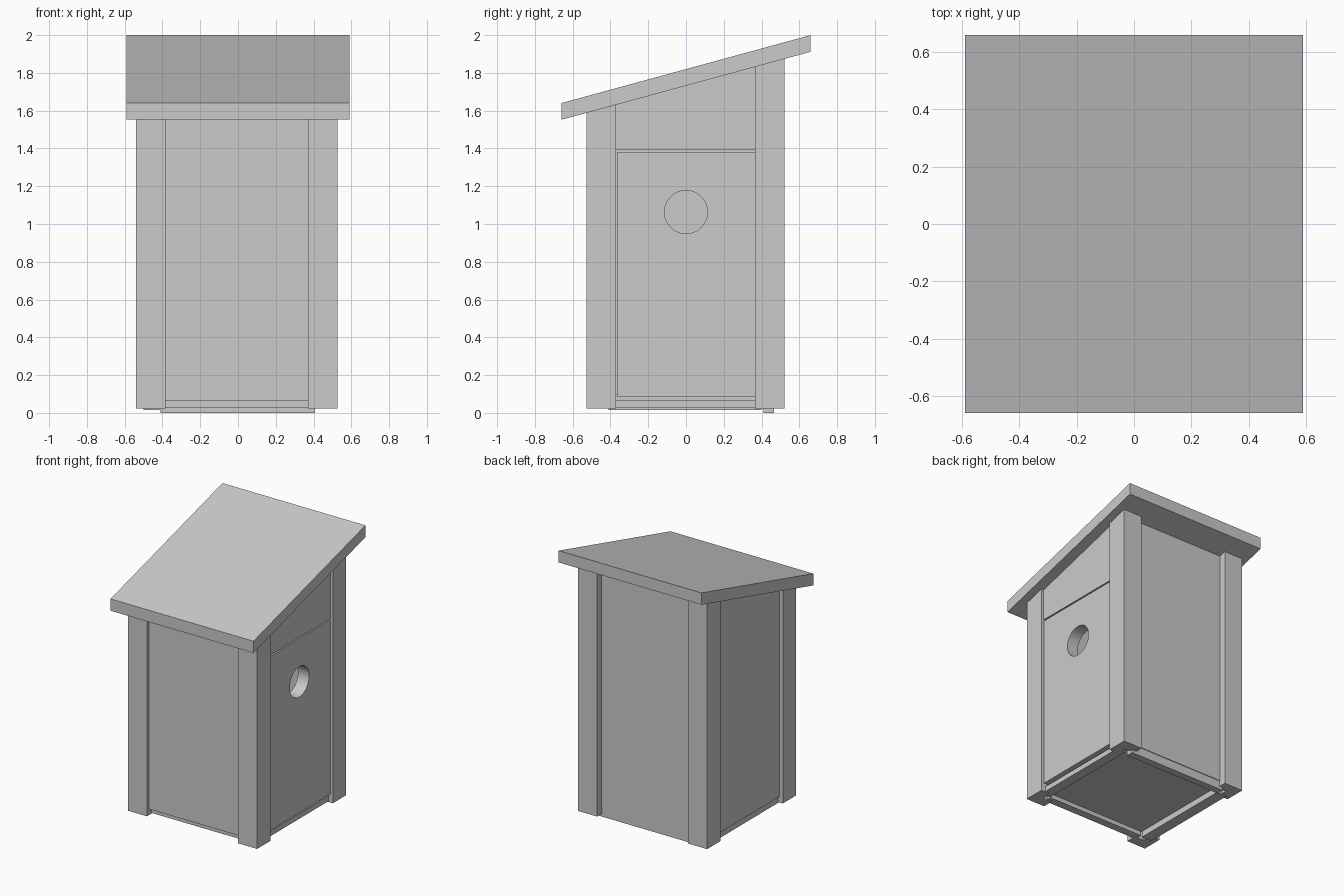
import bpy, bmesh, math

if "Cube" in bpy.data.objects:
    bpy.data.objects.remove(bpy.data.objects["Cube"])

SLOPE = 0.36 / 1.32


def roof_z(y):
    """Height of the roof underside at depth y."""
    return 1.552 + (y + 0.66) * SLOPE


def prism(name, pts, bottom, top):
    """Extrude a plan outline between two height functions or constants."""
    f = lambda h, y: h(y) if callable(h) else h
    bm = bmesh.new()
    lo = [bm.verts.new((x, y, f(bottom, y))) for x, y in pts]
    hi = [bm.verts.new((x, y, f(top, y))) for x, y in pts]
    n = len(pts)
    bm.faces.new(lo[::-1])
    bm.faces.new(hi)
    for i in range(n):
        j = (i + 1) % n
        bm.faces.new((lo[i], lo[j], hi[j], hi[i]))
    bmesh.ops.recalc_face_normals(bm, faces=bm.faces)
    me = bpy.data.meshes.new(name)
    bm.to_mesh(me)
    bm.free()
    ob = bpy.data.objects.new(name, me)
    bpy.context.collection.objects.link(ob)
    return ob


def board(name, x0, x1, y0, y1, bottom, top):
    return prism(name, [(x0, y0), (x1, y0), (x1, y1), (x0, y1)], bottom, top)


# sloping roof with plumb-cut ends
board("roof", -0.59, 0.59, -0.66, 0.66, roof_z, lambda y: roof_z(y) + 0.088)

# L-shaped corner posts cut to the roof slope
W, T = 0.157, 0.08
for side, x in (("left", -0.54), ("right", 0.527)):
    for end, y in (("front", -0.527), ("back", 0.522)):
        sx, sy = (1 if x < 0 else -1), (1 if y < 0 else -1)
        outline = [(0, 0), (W, 0), (W, T), (T, T), (T, W), (0, W)]
        prism(f"{end}_{side}_post", [(x + sx * a, y + sy * b) for a, b in outline],
              0.022, roof_z)

# recessed walls
board("front_wall", -0.41, 0.41, -0.50, -0.41, 0.065, roof_z)
board("back_wall", -0.41, 0.41, 0.38, 0.47, 0.065, roof_z)
board("left_wall", -0.512, -0.42, -0.41, 0.41, 0.065, roof_z)
board("upper_right_wall", 0.415, 0.507, -0.41, 0.41, 1.392, roof_z)

# door with round entrance hole
door = board("door", 0.415, 0.507, -0.366, 0.364, 0.085, 1.382)
bpy.ops.mesh.primitive_cylinder_add(vertices=48, radius=0.114, depth=0.4,
                                    location=(0.46, 0, 1.063),
                                    rotation=(0, math.pi / 2, 0))
cutter = bpy.context.object
cutter.name = "hole_cutter"
cutter.hide_render = True
cutter.hide_set(True)
hole = door.modifiers.new("entrance_hole", 'BOOLEAN')
hole.operation = 'DIFFERENCE'
hole.object = cutter
hole.solver = 'EXACT'

# floor and base rails
board("floor", -0.42, 0.42, -0.42, 0.42, 0.06, 0.10)
board("front_rail", -0.41, 0.407, -0.475, -0.415, 0.028, 0.066)
board("back_rail", -0.41, 0.407, 0.41, 0.465, 0.0, 0.066)
board("left_rail", -0.50, -0.415, -0.41, 0.40, 0.015, 0.066)
board("right_rail", 0.415, 0.49, -0.41, 0.40, 0.027, 0.066)
